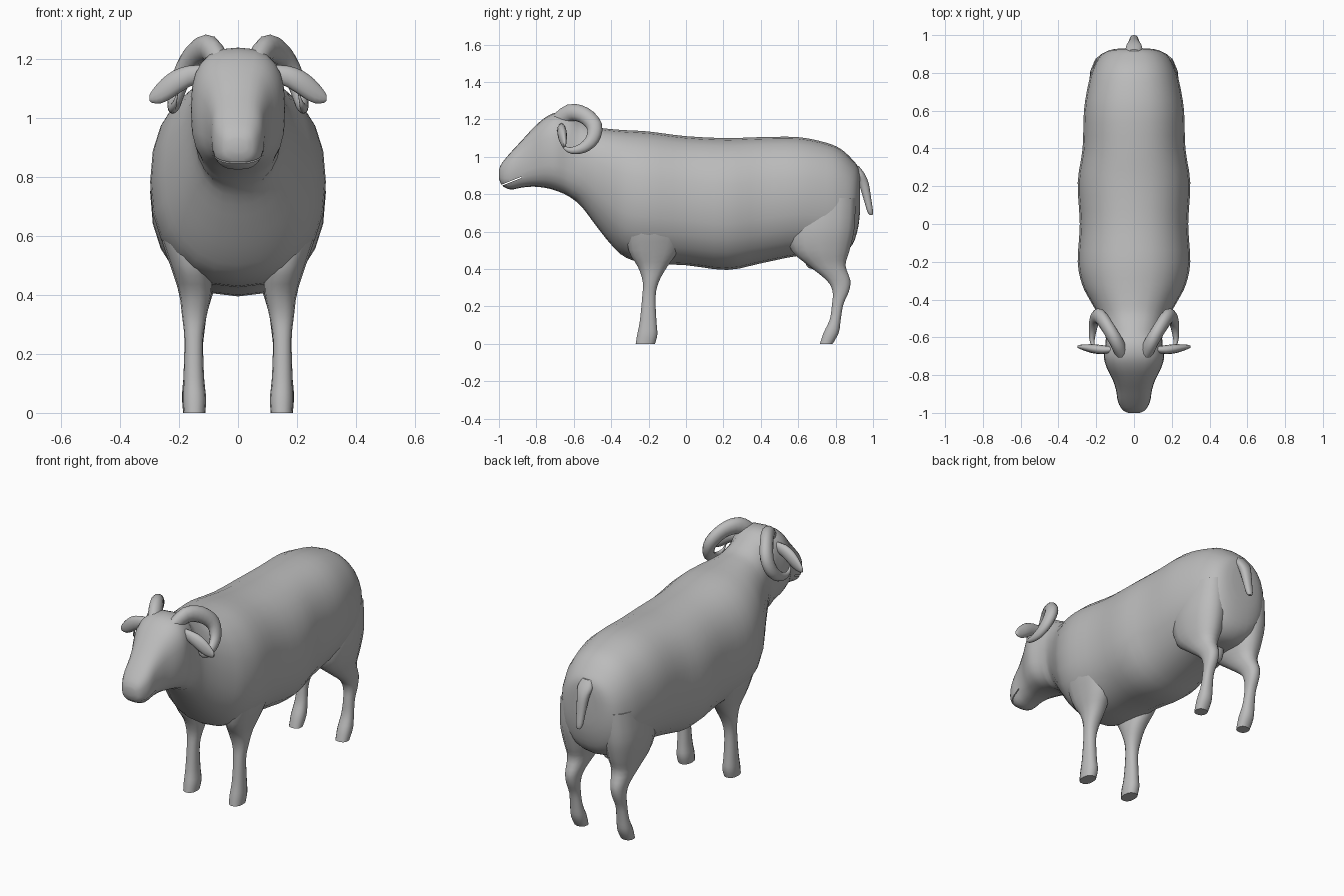
import bpy, bmesh, math
from mathutils import Vector

if "Cube" in bpy.data.objects:
    bpy.data.objects.remove(bpy.data.objects["Cube"])

grey = bpy.data.materials.new("plain grey")
grey.diffuse_color = (0.5, 0.5, 0.5, 1)
grey.use_nodes = True
grey.node_tree.nodes["Principled BSDF"].inputs["Base Color"].default_value = grey.diffuse_color


def spline(rows, steps):
    """Catmull-Rom interpolation through rows of numbers."""
    out = []
    for i in range(len(rows) - 1):
        a, b, c, d = (rows[max(0, min(len(rows) - 1, i + k))] for k in (-1, 0, 1, 2))
        for s in range(steps):
            t = s / steps
            out.append([0.5 * (2 * q + (r - p) * t + (2 * p - 5 * q + 4 * r - w) * t * t
                               + (3 * q - p - 3 * r + w) * t ** 3)
                        for p, q, r, w in zip(a, b, c, d)])
    return out + [list(rows[-1])]


def loft(name, rings, sides=16, mirror=False):
    """Skin through rings of (centre, u axis, v axis, squareness)."""
    bm = bmesh.new()
    loops = []
    for c, u, v, e in rings:
        loop = []
        for k in range(sides):
            a = 2 * math.pi * k / sides
            ca, sa = math.cos(a), math.sin(a)
            p = Vector(c) + Vector(u) * math.copysign(abs(ca) ** (2 / e), ca) \
                + Vector(v) * math.copysign(abs(sa) ** (2 / e), sa)
            loop.append(bm.verts.new(p))
        loops.append(loop)
    for a, b in zip(loops, loops[1:]):
        for k in range(sides):
            n = (k + 1) % sides
            bm.faces.new((a[k], a[n], b[n], b[k]))
    bm.faces.new(loops[0])
    bm.faces.new(loops[-1])
    bmesh.ops.recalc_face_normals(bm, faces=bm.faces)
    me = bpy.data.meshes.new(name)
    bm.to_mesh(me)
    bm.free()
    ob = bpy.data.objects.new(name, me)
    bpy.context.collection.objects.link(ob)
    me.materials.append(grey)
    bpy.ops.object.select_all(action='DESELECT')
    ob.select_set(True)
    bpy.context.view_layer.objects.active = ob
    bpy.ops.object.shade_smooth_by_angle(angle=math.radians(50))
    if mirror:
        ob.modifiers.new("mirror", 'MIRROR').use_mirror_merge = False
    return ob


def limb(name, rows, mirror=True, e=2.3):
    """Rows of z, x centre, x radius, front y, back y."""
    return loft(name, [((x, (f + b) / 2, z), (rx, 0, 0), (0, (b - f) / 2, 0), e)
                       for z, x, rx, f, b in spline(rows, 3)], 14, mirror)


# head, neck and trunk as one skin: y, bottom z, top z, half width
body = [(-1.0, .885, .93, .03), (-.985, .848, .965, .06), (-.94, .825, 1.02, .085),
        (-.88, .835, 1.085, .095), (-.82, .84, 1.15, .115), (-.76, .835, 1.205, .145),
        (-.70, .82, 1.235, .16), (-.63, .79, 1.235, .15), (-.56, .735, 1.20, .155),
        (-.48, .63, 1.16, .19), (-.40, .53, 1.148, .235), (-.32, .46, 1.142, .275),
        (-.20, .43, 1.135, .298), (0, .42, 1.11, .287), (.22, .395, 1.10, .298),
        (.40, .43, 1.105, .272), (.60, .47, 1.105, .265), (.75, .47, 1.075, .24),
        (.83, .48, 1.04, .215), (.89, .53, .985, .18), (.92, .62, .945, .13),
        (.93, .70, .90, .07)]
trunk = loft("head_and_body",
             [((0, y, (b + t) / 2), (w, 0, 0), (0, 0, (t - b) / 2), 2.7 if y < -.6 else 2.25)
              for y, b, t, w in spline(body, 3)], 24)

# mouth slit
bpy.ops.mesh.primitive_cube_add(size=1, location=(0, -.935, .868),
                                rotation=(math.radians(22), 0, 0))
cutter = bpy.context.object
cutter.name = "mouth_cutter"
cutter.scale = (.4, .12, .006)
cutter.hide_render = True
cutter.hide_set(True)
cut = trunk.modifiers.new("mouth", 'BOOLEAN')
cut.operation = 'DIFFERENCE'
cut.object = cutter

# legs
limb("front_legs", [(0, .148, .037, -.27, -.165), (.05, .148, .04, -.262, -.152),
                    (.12, .15, .035, -.248, -.157), (.25, .15, .032, -.235, -.162),
                    (.33, .148, .042, -.232, -.145), (.41, .145, .056, -.258, -.10),
                    (.50, .16, .07, -.31, -.04), (.65, .19, .085, -.32, .0),
                    (.80, .19, .07, -.28, -.05)])
limb("hind_legs", [(0, .15, .036, .715, .785), (.06, .15, .04, .735, .818),
                   (.13, .15, .034, .768, .828), (.21, .15, .03, .78, .842),
                   (.28, .148, .035, .783, .872), (.34, .146, .042, .75, .88),
                   (.42, .142, .062, .65, .855), (.50, .14, .085, .56, .878),
                   (.62, .14, .10, .54, .905), (.78, .14, .085, .58, .91)])

# tail
limb("tail", [(.95, 0, .03, .88, .925), (.91, 0, .045, .90, .955), (.86, 0, .034, .922, .977),
              (.78, 0, .026, .947, .99), (.71, 0, .02, .968, 1.0), (.688, 0, .01, .982, .998)],
     mirror=False)

# small pouch between the hind legs
limb("pouch", [(.52, 0, .05, .62, .74), (.45, 0, .048, .63, .735), (.41, 0, .035, .65, .72),
               (.40, 0, .01, .675, .695)], mirror=False)

# ears: x, y, z, thickness, half height
ear = [(.11, -.665, 1.155, .015, .025), (.17, -.665, 1.14, .024, .037),
       (.22, -.66, 1.115, .024, .045), (.26, -.655, 1.09, .017, .04),
       (.29, -.65, 1.073, .010, .022), (.30, -.65, 1.068, .004, .01)]
loft("ears", [((x, y, z), (0, t, 0), (0, 0, h), 2) for x, y, z, t, h in spline(ear, 2)],
     12, True)

# curled horns: x, y, z, radius
horn = spline([(.06, -.69, 1.18, .045), (.095, -.62, 1.235, .046), (.14, -.545, 1.222, .044),
               (.18, -.49, 1.165, .042), (.205, -.50, 1.095, .036), (.217, -.55, 1.048, .028),
               (.222, -.61, 1.034, .018), (.215, -.65, 1.05, .009), (.205, -.665, 1.085, .003)], 3)
rings = []
for i, (x, y, z, r) in enumerate(horn):
    d = (Vector(horn[min(i + 1, len(horn) - 1)][:3]) - Vector(horn[max(i - 1, 0)][:3])).normalized()
    v = d.cross(Vector((1, 0, 0))).normalized()
    u = v.cross(d)
    rings.append(((x, y, z), u * r * .8, v * r, 2))
loft("horns", rings, 12, True)
